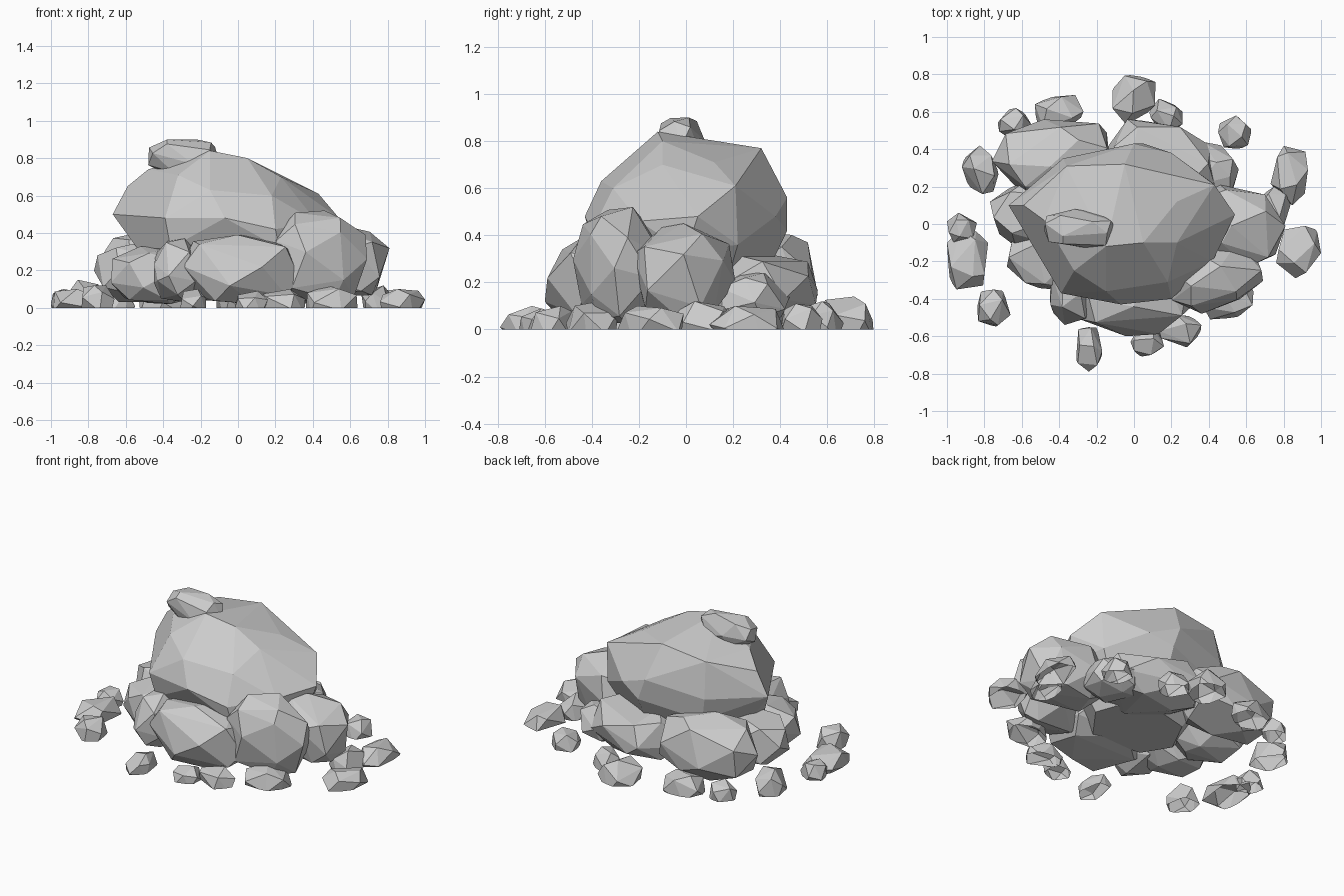
import bpy, bmesh, math, random
from mathutils import Vector, Matrix

if "Cube" in bpy.data.objects:
    bpy.data.objects.remove(bpy.data.objects["Cube"])


def hull_object(name, pts, open_base=False):
    """Flat-faced convex stone around the points; optionally cut open at the ground."""
    bm = bmesh.new()
    for p in pts:
        bm.verts.new(p)
    res = bmesh.ops.convex_hull(bm, input=bm.verts[:])
    junk = [g for g in set(res["geom_interior"] + res["geom_unused"])
            if isinstance(g, bmesh.types.BMVert)]
    bmesh.ops.delete(bm, geom=junk, context="VERTS")
    bmesh.ops.dissolve_limit(bm, angle_limit=math.radians(6),
                             verts=bm.verts[:], edges=bm.edges[:])
    if open_base:
        bmesh.ops.bisect_plane(bm, geom=bm.verts[:] + bm.edges[:] + bm.faces[:],
                               plane_co=(0, 0, 0), plane_no=(0, 0, -1), clear_outer=True)
    bmesh.ops.recalc_face_normals(bm, faces=bm.faces[:])
    me = bpy.data.meshes.new(name)
    bm.to_mesh(me)
    bm.free()
    ob = bpy.data.objects.new(name, me)
    bpy.context.collection.objects.link(ob)
    return ob


def stone_points(lo, hi, spin, stretch, seed, n, box=0.85):
    """Jittered points on a slightly boxy, spun ellipsoid, fitted into lo..hi."""
    rnd = random.Random(seed)
    rot = Matrix.Rotation(math.radians(spin), 3, "Z")
    pts = []
    for i in range(n):
        z = 1 - 2 * (i + 0.5) / n
        a = i * 2.39996 + seed
        r = math.sqrt(1 - z * z)
        v = Vector((r * math.cos(a), r * math.sin(a), z))
        v += Vector([rnd.uniform(-0.2, 0.2) for _ in range(3)])
        v.normalize()
        v = Vector([math.copysign(abs(c) ** box, c) for c in v])
        v.x *= stretch
        pts.append(rot @ v)
    for k in range(3):
        a, b = min(p[k] for p in pts), max(p[k] for p in pts)
        for p in pts:
            p[k] = lo[k] + (p[k] - a) / (b - a) * (hi[k] - lo[k])
    return pts


# Main boulder: hand-placed crown, shoulder and waist, tapering to a hidden base
crown = [(-0.05, 0.32, 0.77), (-0.36, 0.31, 0.73), (-0.48, 0.02, 0.74), (-0.15, -0.12, 0.84),
         (0.05, -0.1, 0.8), (0.23, 0.12, 0.71), (0.23, -0.1, 0.7), (-0.59, 0.1, 0.65),
         (-0.32, -0.25, 0.71), (-0.15, -0.36, 0.63), (0.18, -0.31, 0.6)]
waist = [(-0.67, 0.1, 0.5), (-0.38, 0.35, 0.5), (0, 0.43, 0.56), (0.2, 0.38, 0.48),
         (0.43, 0.21, 0.61), (0.54, 0.05, 0.48), (0.42, -0.2, 0.46), (0.2, -0.4, 0.42),
         (-0.07, -0.43, 0.48), (-0.39, -0.37, 0.48)]
low = [(-0.54, -0.05, 0.32), (-0.35, 0.33, 0.35), (0.05, 0.43, 0.42), (0.42, 0.22, 0.36),
       (0.5, 0.0, 0.33), (0.22, -0.38, 0.32), (-0.36, -0.34, 0.32)]
base = [(x * 0.6, y * 0.6, 0.06) for x, y, _ in low]
hull_object("main_boulder", crown + waist + low + base)

# Large stones leaning on the boulder: name, low corner, high corner, spin, stretch, boxiness
large = [
    ("front_stone", (-0.31, -0.6, 0.02), (0.33, -0.1, 0.39), 5, 1.5, 0.72),
    ("front_wedge_stone", (-0.45, -0.54, 0.03), (-0.2, -0.14, 0.37), 0, 1, 0.8),
    ("front_right_stone", (0.17, -0.48, 0.02), (0.69, -0.1, 0.52), 28, 1.4, 0.8),
    ("right_stone", (0.28, -0.23, 0.06), (0.81, 0.21, 0.45), -15, 1.2, 0.85),
    ("back_right_stone", (-0.2, 0.06, 0.02), (0.44, 0.56, 0.33), -12, 1.5, 0.8),
    ("back_left_stone", (-0.76, 0.14, 0.02), (-0.12, 0.56, 0.42), 4, 1.5, 0.85),
    ("left_stone", (-0.77, -0.12, 0.03), (-0.26, 0.24, 0.36), 0, 1.2, 0.85),
    ("front_left_stone", (-0.68, -0.36, 0.02), (-0.22, 0.0, 0.33), -20, 1.2, 0.85),
    ("back_corner_stone", (0.22, 0.1, 0.02), (0.56, 0.44, 0.24), 0, 1, 0.85),
]
seeds = (11, 12, 13, 15, 16, 17, 18, 19, 20)
for seed, (name, lo, hi, spin, st, box) in zip(seeds, large):
    hull_object(name, stone_points(lo, hi, spin, st, seed, 22, box))
hull_object("top_stone", stone_points((-0.48, -0.13, 0.72), (-0.1, 0.08, 0.9), -4, 1.6, 20, 20, 0.75))

# Small ground stones, open underneath: x, y, half width, half depth, height, spin
pebbles = [
    (-0.92, -0.02, .08, .08, .10, 0), (-0.89, -0.19, .11, .16, .10, 90),
    (-0.75, -0.45, .09, .10, .12, 0), (-0.24, -0.67, .07, .12, .10, 90),
    (0.07, -0.63, .09, .08, .09, 20), (0.24, -0.57, .12, .09, .10, -20),
    (0.50, -0.40, .14, .11, .12, 30), (0.88, -0.15, .12, .14, .10, 70),
    (0.83, 0.26, .10, .16, .10, 75), (0.75, 0.08, .09, .12, .12, 60),
    (0.54, 0.49, .09, .09, .11, 0), (0.17, 0.58, .09, .09, .12, -45),
    (0.00, 0.67, .115, .13, .14, 45), (-0.40, 0.59, .13, .10, .12, 20),
    (-0.64, 0.54, .09, .08, .11, 30), (-0.82, 0.29, .10, .13, .15, -60),
]
for i, (x, y, w, d, h, spin) in enumerate(pebbles):
    pts = stone_points((x - w, y - d, -0.7 * h), (x + w, y + d, h), spin, 1.2, 40 + i, 14)
    hull_object("ground_stone_%02d" % (i + 1), pts, open_base=True)
